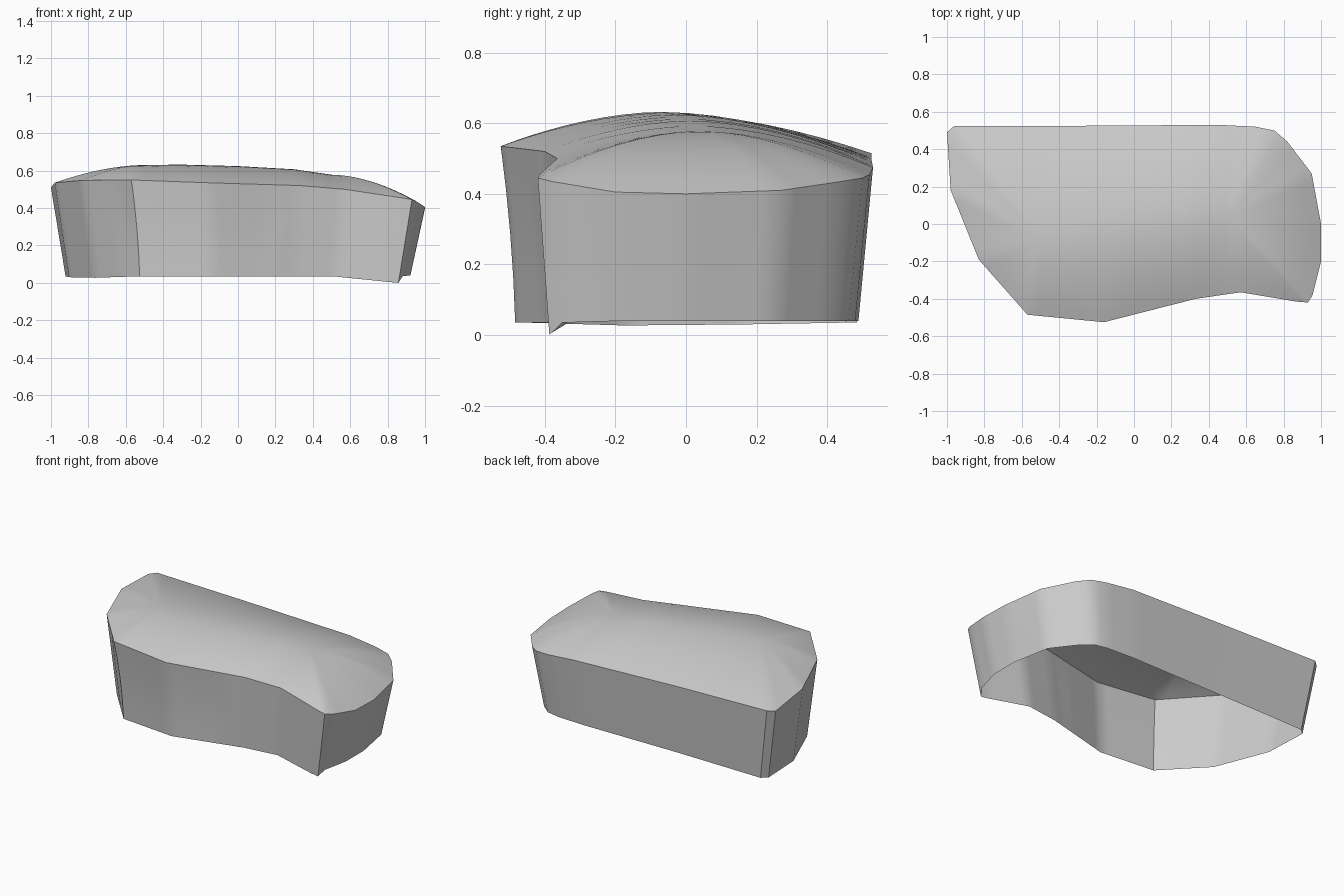
import bpy, bmesh, math
from mathutils import Vector

if "Cube" in bpy.data.objects:
    bpy.data.objects.remove(bpy.data.objects["Cube"])

# Rim outline, clockwise seen from above: x, y, rim height, bottom height
RIM = [(-1, .49, .51, .035), (-.96, .525, .515, .035), (-.3, .525, .50, .04),
       (.45, .53, .475, .04), (.65, .52, .455, .04), (.75, .50, .445, .04),
       (.82, .44, .435, .04), (.95, .27, .41, .04), (1, 0, .40, .04),
       (1, -.2, .405, .04), (.955, -.38, .435, .035), (.93, -.42, .445, .0),
       (.87, -.415, .455, .005), (.57, -.365, .50, .033), (.33, -.40, .52, .035),
       (-.16, -.525, .535, .035), (-.57, -.485, .55, .035), (-.83, -.19, .548, .027),
       (-.98, .18, .535, .03)]
# Crown ridge of the domed top
RIDGE = [(-.5, -.08, .63), (-.3, -.07, .632), (0, -.03, .624), (.3, .01, .607), (.5, .04, .578)]


def ridge_point(x):
    x = round(max(-.5, min(.5, x)), 1)
    for a, b in zip(RIDGE, RIDGE[1:]):
        if x <= b[0]:
            return Vector(a).lerp(Vector(b), (x - a[0]) / (b[0] - a[0]))
    return Vector(RIDGE[-1])


def resample(points, step):
    out = []
    for a, b in zip(points, points[1:] + points[:1]):
        a, b = Vector(a), Vector(b)
        n = max(1, math.ceil((b - a).length / step))
        out += [a.lerp(b, i / n) for i in range(n)]
    return out


outline = resample(RIM, .06)
rings = []

# Domed top, from the ridge out to the rim
for k in range(8, -1, -1):
    t = k / 8
    ring = []
    for p in outline:
        c = ridge_point(p.x)
        rise = 1 - (1 - t) ** 1.8
        ring.append((p.x + (c.x - p.x) * t, p.y + (c.y - p.y) * t, p.z + (c.z - p.z) * rise))
    rings.append(ring)

# Tapered side wall, slightly hollow along the front left
for t in (.25, .5, .75, 1):
    ring = []
    for p in outline:
        s = 1 - .078 * t
        if p.y < -.4 and p.x < .2:
            s -= .05 * t * (1 - t)
        ring.append((p.x * s, p.y * s, p.z + (p[3] - p.z) * t))
    rings.append(ring)

bm = bmesh.new()
vr = [[bm.verts.new(co) for co in ring] for ring in rings]
n = len(outline)
for inner, outer in zip(vr, vr[1:]):
    for i in range(n):
        j = (i + 1) % n
        bm.faces.new((inner[i], inner[j], outer[j], outer[i]))
bmesh.ops.remove_doubles(bm, verts=bm.verts[:], dist=.0005)

mesh = bpy.data.meshes.new("open_domed_shell")
bm.to_mesh(mesh)
bm.free()
shell = bpy.data.objects.new("open_domed_shell", mesh)
bpy.context.collection.objects.link(shell)
bpy.context.view_layer.objects.active = shell
shell.select_set(True)
bpy.ops.object.shade_smooth_by_angle(angle=math.radians(35))
